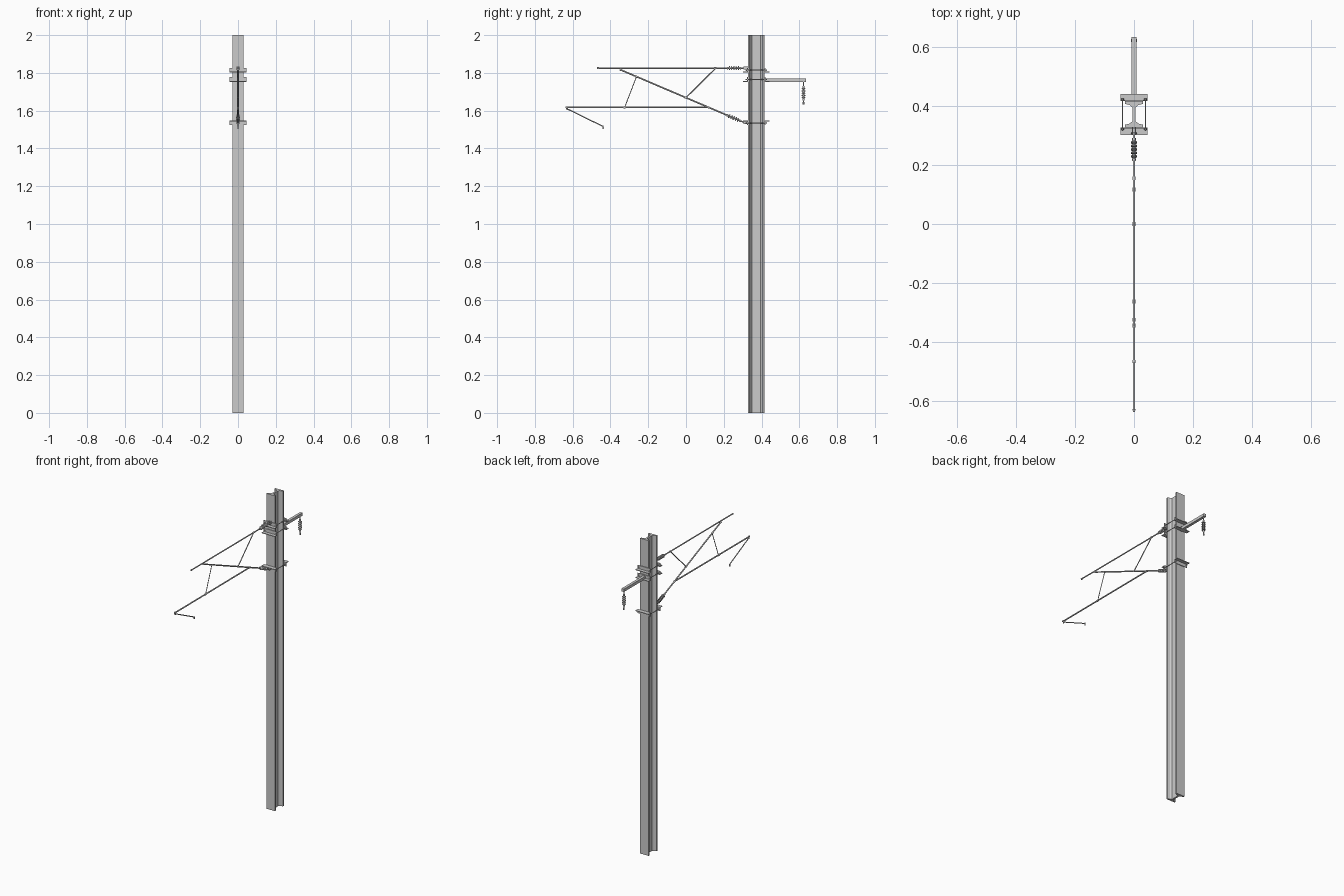
import bpy, bmesh, math
from mathutils import Vector

if "Cube" in bpy.data.objects:
    bpy.data.objects.remove(bpy.data.objects["Cube"])


def make(name, bm, smooth=False):
    bmesh.ops.recalc_face_normals(bm, faces=bm.faces)
    me = bpy.data.meshes.new(name)
    bm.to_mesh(me)
    bm.free()
    ob = bpy.data.objects.new(name, me)
    bpy.context.collection.objects.link(ob)
    if smooth:
        bpy.context.view_layer.objects.active = ob
        ob.select_set(True)
        bpy.ops.object.shade_smooth_by_angle(angle=math.radians(40))
        ob.select_set(False)
    return ob


def prism(name, pts, to3d, offset):
    """Extrude a 2D outline along an offset vector."""
    bm = bmesh.new()
    face = bm.faces.new([bm.verts.new(to3d(a, b)) for a, b in pts])
    ext = bmesh.ops.extrude_face_region(bm, geom=[face])
    verts = [g for g in ext["geom"] if isinstance(g, bmesh.types.BMVert)]
    bmesh.ops.translate(bm, verts=verts, vec=offset)
    return make(name, bm)


def box(name, x, y, z):
    pts = [(x[0], y[0]), (x[1], y[0]), (x[1], y[1]), (x[0], y[1])]
    return prism(name, pts, lambda a, b: (a, b, z[0]), (0, 0, z[1] - z[0]))


def lathe(name, start, end, profile, sides=12):
    """Revolve (distance, radius) points about the line start-end."""
    start, end = Vector(start), Vector(end)
    axis = (end - start).normalized()
    q = axis.to_track_quat('Z', 'Y')
    bm = bmesh.new()
    rings = []
    for d, r in profile:
        rings.append([bm.verts.new(start + q @ Vector((
            r * math.cos(2 * math.pi * i / sides),
            r * math.sin(2 * math.pi * i / sides), d))) for i in range(sides)])
    for a, b in zip(rings, rings[1:]):
        for i in range(sides):
            j = (i + 1) % sides
            bm.faces.new((a[i], a[j], b[j], b[i]))
    bm.faces.new(rings[0])
    bm.faces.new(rings[-1])
    return make(name, bm, True)


def tube(name, a, b, r):
    """Tube in the x = 0 plane between (y, z) points."""
    a, b = Vector((0, *a)), Vector((0, *b))
    return lathe(name, a, b, [(0, r), ((b - a).length, r)])


def insulator(name, a, b, sheds=5, r=0.011, core=0.0045):
    """Rod with a row of skirts and a metal cap at each end."""
    a, b = Vector(a), Vector(b)
    length = (b - a).length
    cap = 0.008
    step = (length - 2 * cap) / sheds
    prof = [(0, 0.006), (cap * 0.8, 0.006), (cap, core)]
    for i in range(sheds):
        d = cap + i * step
        prof += [(d + step * 0.15, core), (d + step * 0.4, r),
                 (d + step * 0.65, r), (d + step * 0.75, core)]
    prof += [(length - cap, core), (length - cap * 0.8, 0.006), (length, 0.006)]
    return lathe(name, a, b, prof, 16)


# Mast: rolled H section with tapered flange roots
MY, HX, HY = 0.372, 0.03, 0.0445
half = [(-HX, -HY), (HX, -HY), (HX, -HY + 0.009), (0.015, -HY + 0.013), (0.0055, -HY + 0.021)]
outline = half + [(0.0055, HY - 0.021), (0.015, HY - 0.013), (HX, HY - 0.009), (HX, HY),
                  (-HX, HY), (-HX, HY - 0.009), (-0.015, HY - 0.013), (-0.0055, HY - 0.021),
                  (-0.0055, -HY + 0.021), (-0.015, -HY + 0.013), (-HX, -HY + 0.009)]
prism("mast", outline, lambda x, y: (x, MY + y, 0), (0, 0, 2))

# Clamps: pair of angle bars tied by two long bolts
for label, z, up in (("top", 1.815, -1), ("feeder", 1.765, -1), ("bottom", 1.535, 1)):
    for side, s in (("front", -1), ("back", 1)):
        t, leg, h = 0.004, 0.025, 0.012
        pts = [(0, -h), (0, h), (t, h), (t, -h + t), (leg, -h + t), (leg, -h)]
        prism(f"{label}_clamp_{side}_angle", pts,
              lambda a, b: (-0.046, MY + s * (HY + a), z - up * b), (0.092, 0, 0))
    for side, x in (("left", -0.039), ("right", 0.039)):
        lathe(f"{label}_clamp_bolt_{side}", (x, MY - 0.056, z), (x, MY + 0.056, z),
              [(0, 0.0022), (0.112, 0.0022)], 8)
        for s in (-1, 1):
            y = MY + s * (HY + 0.004)
            lathe(f"{label}_clamp_nut_{side}", (x, y, z), (x, y + s, z),
                  [(0, 0.0045), (0.005, 0.0045)], 6)

# Hinge brackets holding the cantilever insulators
for label, z in (("top", 1.825), ("bottom", 1.537)):
    for x in (-0.007, 0.004):
        box(f"{label}_hinge_cheek", (x, x + 0.003), (0.304, MY - HY), (z - 0.008, z + 0.008))
    lathe(f"{label}_hinge_pin", (-0.01, 0.309, z), (0.01, 0.309, z), [(0, 0.003), (0.02, 0.003)], 8)

# Top tube, insulator and end cap
tube("top_tube", (-0.465, 1.825), (0.222, 1.825), 0.0038)
tube("top_tube_cap", (-0.471, 1.825), (-0.461, 1.825), 0.005)
insulator("top_insulator", (0, 0.216, 1.825), (0, 0.292, 1.825))
tube("top_insulator_eye", (0.29, 1.825), (0.311, 1.825), 0.0038)

# Diagonal bracket tube and insulator
A, B = Vector((-0.35, 1.818)), Vector((0.309, 1.537))
D = (B - A).normalized()
P = lambda y: A + D * ((y - A.x) / D.x)
tube("bracket_tube", A, P(0.222), 0.0042)
i0, i1 = P(0.216), P(0.289)
insulator("bracket_insulator", (0, *i0), (0, *i1))
tube("bracket_insulator_eye", P(0.286), B, 0.0038)

# Lower registration tube and steady arm
tube("registration_tube", (-0.638, 1.617), P(0.117), 0.0042)
tube("steady_arm", (-0.63, 1.61), (-0.44, 1.517), 0.003)
tube("contact_wire_clip", (-0.44, 1.52), (-0.438, 1.504), 0.0035)
tube("steady_arm_hanger", (-0.632, 1.622), (-0.628, 1.604), 0.0045)

# Struts between the tubes
tube("upper_strut", (0.155, 1.823), P(0.0), 0.003)
tube("lower_strut", P(-0.262), (-0.325, 1.617), 0.0022)

# Joint collars where tubes meet
level = Vector((1, 0))
for name, c, d in (("upper_strut_collar", Vector((0.155, 1.825)), level),
                   ("diagonal_strut_collar", P(0.0), D),
                   ("lower_strut_top_collar", P(-0.262), D),
                   ("lower_strut_end_collar", Vector((-0.325, 1.617)), level),
                   ("bracket_head_collar", P(-0.345), D),
                   ("registration_collar", P(0.117), D)):
    tube(name, c - d * 0.006, c + d * 0.006, 0.0055)

# Feeder arm on the back of the mast with its hanging insulator
box("feeder_arm", (-0.0085, 0.0085), (MY + HY, 0.634), (1.752, 1.770))
tube("feeder_hanger", (0.622, 1.754), (0.622, 1.722), 0.0028)
insulator("feeder_insulator", (0, 0.622, 1.73), (0, 0.622, 1.655), 5, 0.011)
tube("feeder_clamp_stem", (0.622, 1.657), (0.622, 1.634), 0.003)
tube("feeder_wire_clamp", (0.622, 1.645), (0.622, 1.632), 0.0045)
